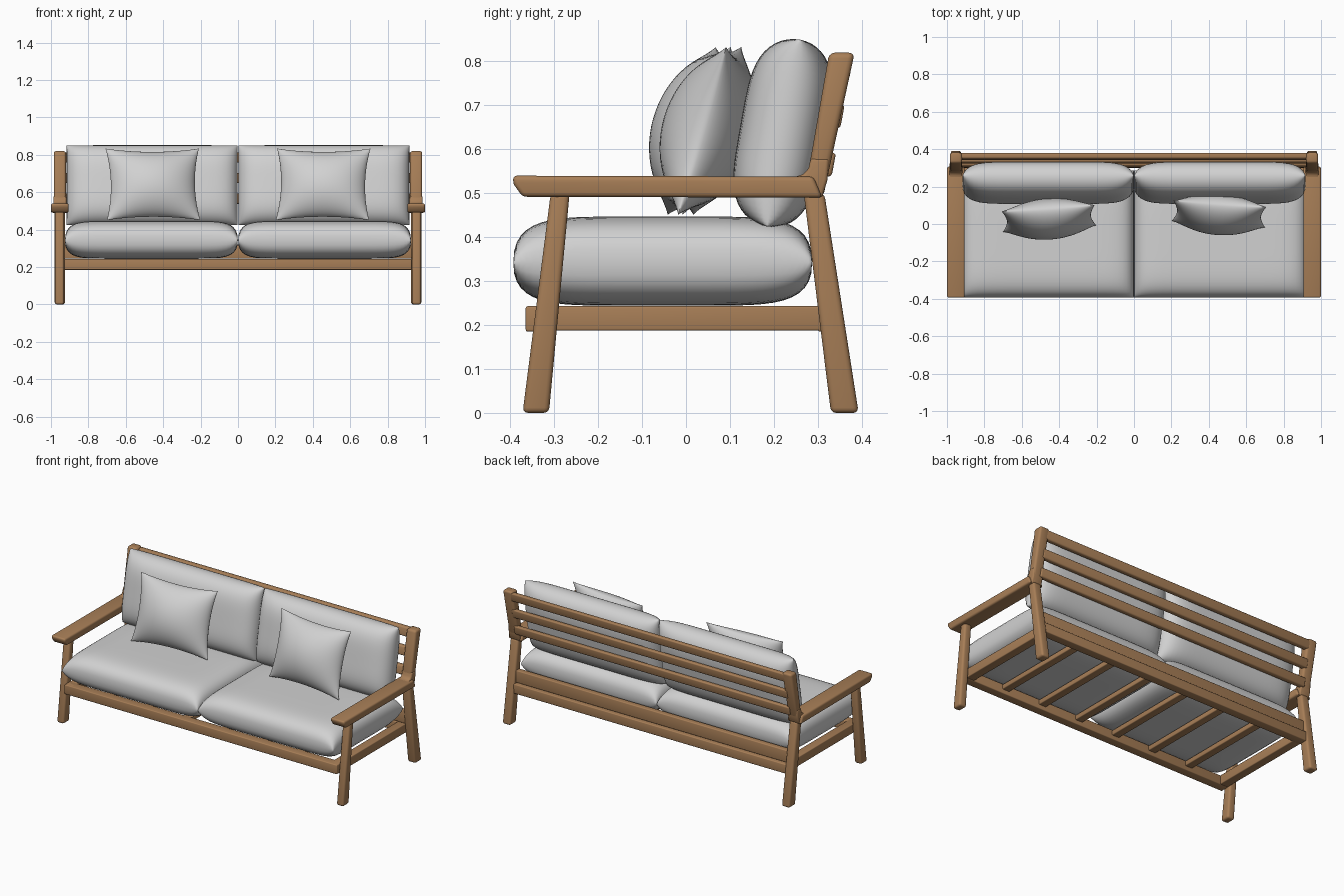
import bpy, bmesh, math
from mathutils import Vector, Matrix

old = bpy.data.objects.get("Cube")
if old:
    bpy.data.objects.remove(old, do_unlink=True)


def material(name, color):
    m = bpy.data.materials.new(name)
    m.use_nodes = True
    m.diffuse_color = color
    m.node_tree.nodes["Principled BSDF"].inputs["Base Color"].default_value = color
    return m


WOOD = material("warm_wood", (0.39, 0.21, 0.095, 1))
FABRIC = material("light_grey_fabric", (0.64, 0.64, 0.64, 1))


def finish(name, bm, mat, angle=35):
    bmesh.ops.recalc_face_normals(bm, faces=bm.faces)
    mesh = bpy.data.meshes.new(name)
    bm.to_mesh(mesh)
    bm.free()
    mesh.materials.append(mat)
    ob = bpy.data.objects.new(name, mesh)
    bpy.context.collection.objects.link(ob)
    bpy.ops.object.select_all(action='DESELECT')
    ob.select_set(True)
    bpy.context.view_layer.objects.active = ob
    bpy.ops.object.shade_smooth_by_angle(angle=math.radians(angle))
    return ob


def prism(name, profile, x0, x1, bevel):
    """Side profile of (y, z) points extruded from x0 to x1, edges rounded."""
    bm = bmesh.new()
    face = bm.faces.new([bm.verts.new((x0, y, z)) for y, z in profile])
    ext = bmesh.ops.extrude_face_region(bm, geom=[face])
    moved = [v for v in ext["geom"] if isinstance(v, bmesh.types.BMVert)]
    bmesh.ops.translate(bm, verts=moved, vec=(x1 - x0, 0, 0))
    bmesh.ops.recalc_face_normals(bm, faces=bm.faces)
    edges = [e for e in bm.edges if e.calc_face_angle(0) > math.radians(30)]
    bmesh.ops.bevel(bm, geom=edges, offset=bevel, segments=3, profile=0.5,
                    affect='EDGES', clamp_overlap=True)
    return finish(name, bm, WOOD)


def box(name, x0, x1, y0, y1, z0, z1, bevel=0.005):
    return prism(name, [(y0, z0), (y1, z0), (y1, z1), (y0, z1)], x0, x1, bevel)


def cushion(name, center, half_w, half_h, front, back, power, puff,
            lean, turn=0, pinch=0.0, n=30):
    """Two puffed panels that meet in a seam; lean 90 lays the cushion flat."""
    bm = bmesh.new()
    steps = [math.sin(math.pi / 2 * (2 * i / n - 1)) for i in range(n + 1)]
    for depth in (-front, back):
        rows = []
        for v in steps:
            row = []
            for u in steps:
                fill = max(0, (1 - abs(u) ** power[0]) * (1 - abs(v) ** power[1]))
                x = u * half_w * (1 - pinch * (1 - v * v))
                z = v * half_h * (1 - pinch * (1 - u * u))
                row.append(bm.verts.new((x, depth * fill ** puff, z)))
            rows.append(row)
        for a, b in zip(rows, rows[1:]):
            for i in range(n):
                bm.faces.new((a[i], a[i + 1], b[i + 1], b[i]))
    bmesh.ops.remove_doubles(bm, verts=bm.verts, dist=0.00005)
    place = (Matrix.Translation(Vector(center))
             @ Matrix.Rotation(math.radians(turn), 4, 'Z')
             @ Matrix.Rotation(math.radians(-lean), 4, 'X'))
    bmesh.ops.transform(bm, matrix=place, verts=bm.verts)
    return finish(name, bm, FABRIC, 60)


# Legs, arms, back posts and side rails on both sides
arm_profile = [(-0.395, 0.54), (-0.392, 0.52), (-0.372, 0.492), (0.31, 0.49),
               (0.322, 0.53), (0.326, 0.58), (0.284, 0.58), (0.279, 0.557),
               (0.268, 0.543), (0.25, 0.538)]
for side, s in (("left", 1), ("right", -1)):
    prism(side + "_front_leg",
          [(-0.372, 0), (-0.312, 0), (-0.265, 0.5), (-0.308, 0.5)],
          s * 0.93, s * 0.978, 0.012)
    prism(side + "_rear_leg",
          [(0.33, 0), (0.393, 0), (0.315, 0.5), (0.268, 0.5)],
          s * 0.925, s * 0.98, 0.012)
    prism(side + "_back_post",
          [(0.268, 0.49), (0.312, 0.49), (0.384, 0.82), (0.326, 0.82)],
          s * 0.92, s * 0.985, 0.013)
    prism(side + "_armrest", arm_profile[:4] + [(0.29, 0.538)],
          s * 0.905, s, 0.01)
    prism(side + "_arm_elbow", [(0.22, 0.492)] + arm_profile[3:] + [(0.22, 0.538)],
          s * 0.918, s * 0.987, 0.008)
    box(side + "_side_rail", s * 0.875, s * 0.93, -0.36, 0.35, 0.187, 0.243)

# Seat frame
box("front_rail", -0.93, 0.93, -0.365, -0.31, 0.185, 0.243)
box("rear_rail", -0.93, 0.93, 0.3, 0.355, 0.185, 0.243)
box("rear_board", -0.93, 0.93, 0.3, 0.335, 0.245, 0.32)
for i in range(6):
    x = (i - 2.5) * 0.26
    box("seat_slat_%d" % (i + 1), x - 0.025, x + 0.025, -0.32, 0.31, 0.21, 0.24)

# Back slats, tilted along the posts
for i, z in enumerate((0.565, 0.675, 0.785)):
    y = 0.308 + (z - 0.49) * 0.18
    h, t, k = 0.027, 0.015, 0.005
    prism("back_slat_%d" % (i + 1),
          [(y - t - k, z - h), (y + t - k, z - h), (y + t + k, z + h), (y - t + k, z + h)],
          -0.94, 0.94, 0.008)

# Seat, back and throw cushions
for side, s in (("left", 1), ("right", -1)):
    cushion(side + "_seat_cushion", (s * 0.463, -0.053, 0.342), 0.462, 0.34,
            0.105, 0.098, (9, 6), 0.4, 90)
    cushion(side + "_back_cushion", (s * 0.459, 0.222, 0.637), 0.457, 0.216,
            0.1, 0.095, (8, 4), 0.5, 10)
    cushion(side + "_throw_pillow", (s * 0.455, 0.042 + s * 0.012, 0.642), 0.25, 0.199,
            0.108, 0.1, (2, 2), 0.6, 16, turn=-4 * s, pinch=0.1)
